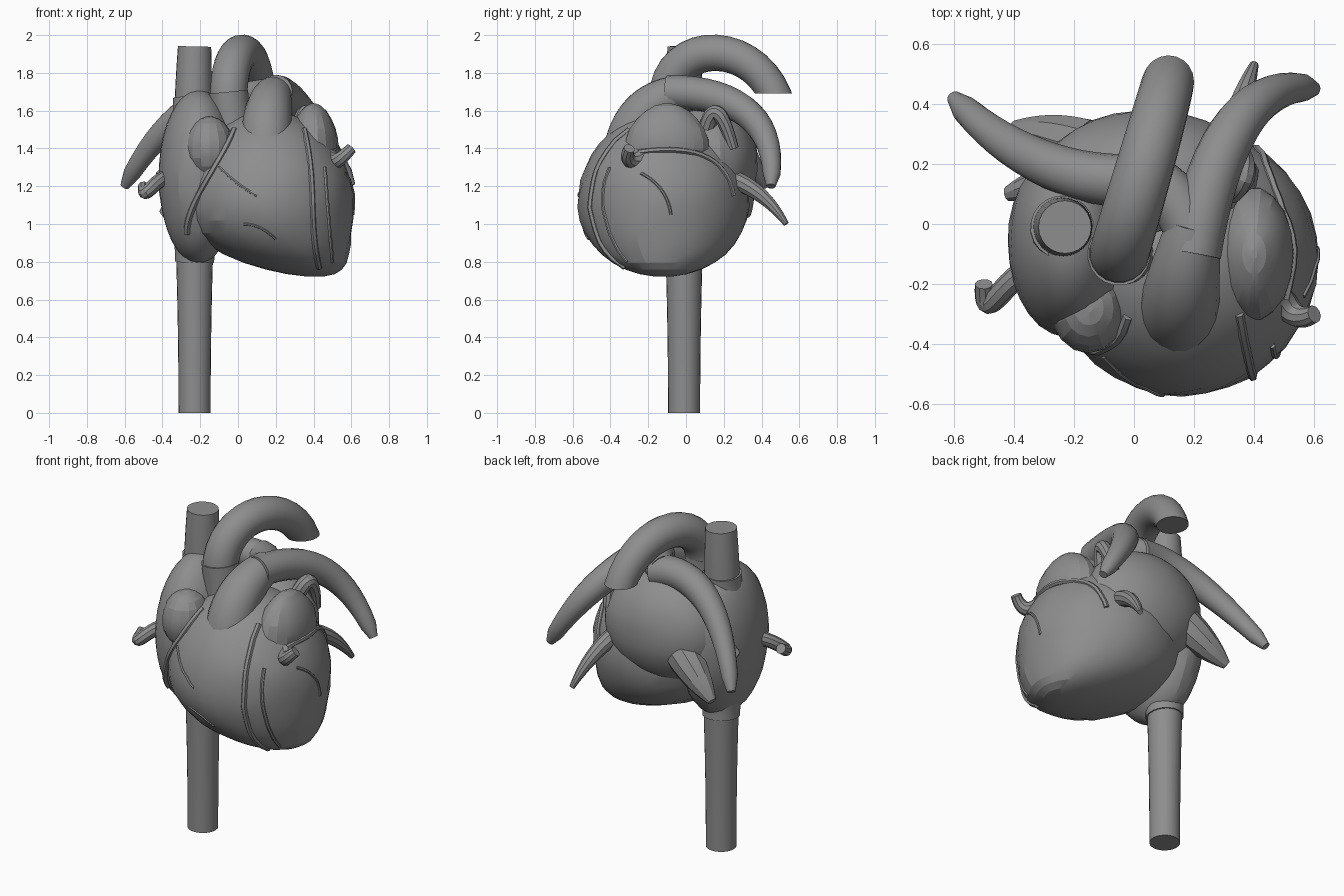
import bpy, bmesh, math, random
from mathutils import Vector

random.seed(4)
if "Cube" in bpy.data.objects:
    bpy.data.objects.remove(bpy.data.objects["Cube"])

GREY = (.27, .27, .27, 1)
material = bpy.data.materials.new("matte_grey")
material.use_nodes = True
material.diffuse_color = GREY
material.node_tree.nodes["Principled BSDF"].inputs["Base Color"].default_value = GREY


def bezier(controls, t):
    """Point at t on the Bezier curve of any number of control points."""
    points = [Vector(c) for c in controls]
    while len(points) > 1:
        points = [a.lerp(b, t) for a, b in zip(points, points[1:])]
    return points[0]


def skin(name, rings, smooth_angle, cut_height=None):
    """Join rings into a closed skin, optionally trimmed flat below a height."""
    builder = bmesh.new()
    loops = [[builder.verts.new(point) for point in ring] for ring in rings]
    for lower, upper in zip(loops, loops[1:]):
        for i in range(len(lower)):
            builder.faces.new((lower[i - 1], lower[i], upper[i], upper[i - 1]))
    builder.faces.new(loops[0])
    builder.faces.new(loops[-1])
    if cut_height:
        everything = builder.verts[:] + builder.edges[:] + builder.faces[:]
        bmesh.ops.bisect_plane(builder, geom=everything, clear_inner=True,
                               plane_co=(0, 0, cut_height), plane_no=(0, 0, 1))
        rims = [edge for edge in builder.edges if edge.is_boundary]
        bmesh.ops.holes_fill(builder, edges=rims, sides=0)
    bmesh.ops.recalc_face_normals(builder, faces=builder.faces[:])
    mesh = bpy.data.meshes.new(name)
    builder.to_mesh(mesh)
    builder.free()
    mesh.materials.append(material)
    part = bpy.data.objects.new(name, mesh)
    bpy.context.collection.objects.link(part)
    bpy.ops.object.select_all(action='DESELECT')
    part.select_set(True)
    bpy.context.view_layer.objects.active = part
    bpy.ops.object.shade_smooth_by_angle(angle=math.radians(smooth_angle))
    return part


def sweep(name, path, thick, thin, sides=16, rounded=False, cut_height=None):
    """Tapering tube along a list of points."""
    rings, across = [], None
    last = len(path) - 1
    for i, centre in enumerate(path):
        along = (path[min(i + 1, last)] - path[max(i - 1, 0)]).normalized()
        across = across or along.orthogonal()
        across = (across - along * across.dot(along)).normalized()
        other = along.cross(across)
        radius = thick + (thin - thick) * (i / last) ** 2
        if rounded and i == last:
            radius *= .6
        turns = [math.tau * k / sides for k in range(sides)]
        rings.append([centre + radius * (across * math.cos(a) + other * math.sin(a))
                      for a in turns])
    return skin(name, rings, 25, cut_height)


def vessel(name, controls, thick, thin, steps=16, **options):
    """Tapering tube along a Bezier curve."""
    path = [bezier(controls, i / steps) for i in range(steps + 1)]
    return sweep(name, path, thick, thin, **options)


def chamber(name, centre, radii, taper=0, lean=0, sides=30, levels=18):
    """Faceted egg: taper narrows it upwards, lean swings its lower tip to the left."""
    rings = []
    for level in range(levels + 1):
        tilt = math.pi * (.03 + .94 * level / levels)
        height = -math.cos(tilt)
        ring = []
        for k in range(sides):
            turn = math.tau * k / sides
            width = math.sin(tilt) * (1 - taper * height) * random.uniform(.99, 1.01)
            shape = (math.cos(turn) * width, math.sin(turn) * width, height)
            point = Vector([c + r * s for c, r, s in zip(centre, radii, shape)])
            point.x += lean * max(0, -height) ** 3
            ring.append(point)
        rings.append(ring)
    return skin(name, rings, 16)


# Heart chambers
chambers = [
    chamber("ventricles", (.16, -.12, 1.16), (.45, .45, .44), taper=.1, lean=.25, sides=36),
    chamber("right_atrium", (-.21, -.06, 1.25), (.21, .32, .46)),
    chamber("left_atrium", (.05, .13, 1.33), (.37, .25, .32)),
    chamber("left_auricle", (.4, -.1, 1.45), (.13, .22, .19), taper=.2, sides=18, levels=10),
    chamber("right_auricle", (-.15, -.28, 1.4), (.13, .15, .17), sides=16, levels=10),
]

# Great veins and the atrium cuffs around them
vessel("lower_great_vein", [(-.23, -.01, 0), (-.23, -.01, .9)], .085, .1, sides=24)
vessel("lower_vein_cuff", [(-.23, -.01, .8), (-.22, -.03, 1.1)], .105, .18, sides=20)
vessel("upper_great_vein", [(-.24, -.01, 1.5), (-.23, -.01, 1.94)], .1, .088, sides=24)
vessel("upper_vein_cuff", [(-.24, -.01, 1.67), (-.23, -.03, 1.4)], .105, .17, sides=20)

# Great arteries
vessel("arch_root", [(-.02, -.1, 1.4), (-.05, -.1, 1.7)], .1, .105, sides=20)
vessel("arch_artery", [(-.05, -.1, 1.65), (-.05, -.1, 2), (.1, .4, 2), (.12, .5, 1.6)],
       .1, .085, sides=20, cut_height=1.69)
vessel("lung_trunk", [(.15, -.3, 1.4), (.15, -.25, 1.65), (.2, 0, 1.7)], .135, .09, sides=20)
vessel("left_lung_artery", [(.2, -.1, 1.7), (.3, .5, 1.7), (.6, .45, 1.2)], .09, .04, rounded=True)
vessel("right_lung_artery", [(.1, .15, 1.65), (-.3, .1, 1.75), (-.6, .42, 1.2)],
       .09, .04, rounded=True)
vessel("lung_artery_fork", [(.2, -.05, 1.69), (.15, .1, 1.68), (.05, .15, 1.67)], .09, .085)

# Lung veins
vessel("left_lower_vein", [(.3, .2, 1.25), (.35, .4, 1.2), (.4, .53, 1)], .05, .015, sides=10)
vessel("left_upper_vein", [(.3, .1, 1.45), (.4, .15, 1.75), (.35, .25, 1.4)], .045, .03, sides=10)
vessel("right_lower_vein", [(-.15, .25, 1.25), (-.4, .32, 1.05)], .1, .025, sides=10)
vessel("right_upper_vein", [(-.25, .15, 1.35), (-.42, .1, 1.25)], .06, .025, sides=10)

# Curled appendages
vessel("left_curl", [(.4, -.15, 1.5), (.5, -.2, 1.3), (.5, -.35, 1.3), (.6, -.3, 1.4)],
       .05, .03, sides=10)
vessel("right_curl", [(-.35, -.15, 1.25), (-.45, -.2, 1.25), (-.5, -.35, 1.1), (-.5, -.2, 1.2)],
       .04, .03, sides=10)

# Surface vessels, dropped onto the chambers from one direction
bpy.context.view_layer.update()


def surface_vessel(name, place, way, controls, thickness):
    """Controls are (across, height) pairs; place turns them into a distant start point."""
    path = []
    for i in range(16):
        across, height = bezier(controls, i / 15)
        casts = [part.ray_cast(place(across, height), way) for part in chambers]
        hits = [cast[1] for cast in casts if cast[0]]
        if hits:
            path.append(min(hits, key=way.dot))
    sweep(name, path, thickness, thickness, sides=6)


def front_vessel(name, controls, thickness):
    surface_vessel(name, lambda x, z: Vector((x, -2, z)), Vector((0, 1, 0)), controls, thickness)


def left_vessel(name, controls, thickness):
    surface_vessel(name, lambda y, z: Vector((2, y, z)), Vector((-1, 0, 0)), controls, thickness)


front_vessel("right_groove_vessel", [(-.02, 1.5), (-.1, 1.3), (-.28, 1.1), (-.27, .95)], .018)
front_vessel("right_branch", [(-.1, 1.3), (0, 1.2), (.1, 1.15)], .008)
front_vessel("lower_branch", [(.03, 1), (.12, 1), (.2, .92)], .007)
front_vessel("front_groove_vessel", [(.35, 1.5), (.42, 1.2), (.37, 1), (.43, .77)], .016)
front_vessel("front_groove_branch", [(.46, 1.3), (.48, 1), (.5, .8)], .01)
left_vessel("side_groove_vessel", [(-.25, 1.38), (.2, 1.45), (.25, 1.15)], .015)
left_vessel("side_branch", [(-.24, 1.27), (-.1, 1.2), (-.08, 1.05)], .008)
